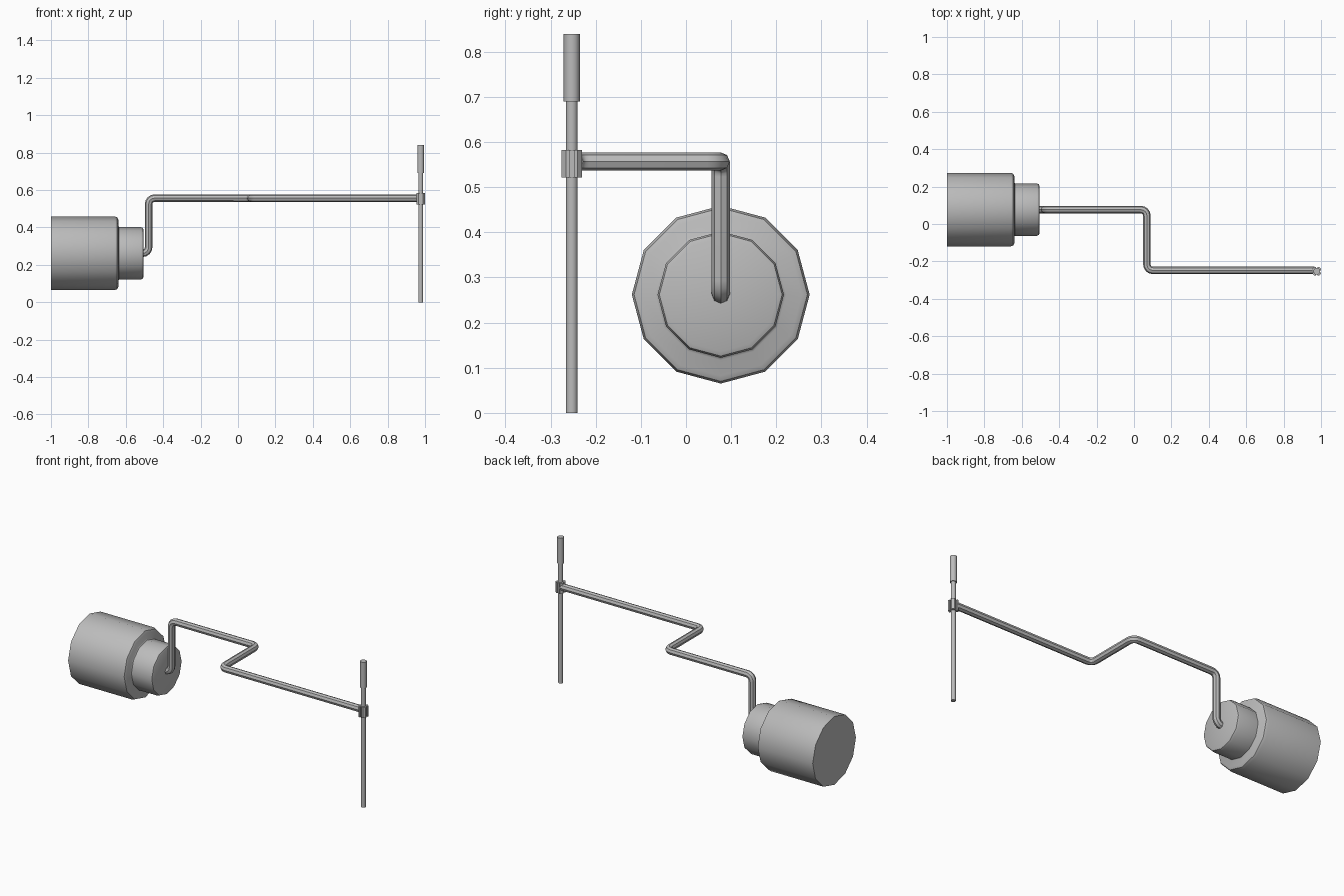
import bpy, bmesh
from math import sin, cos, pi, radians
from mathutils import Vector

if "Cube" in bpy.data.objects:
    bpy.data.objects.remove(bpy.data.objects["Cube"])

GREY = (0.5, 0.5, 0.5, 1)
steel = bpy.data.materials.new("plain grey")
steel.use_nodes = True
steel.diffuse_color = GREY
steel.node_tree.nodes["Principled BSDF"].inputs["Base Color"].default_value = GREY


def finish(obj, angle):
    obj.data.materials.append(steel)
    bpy.ops.object.select_all(action="DESELECT")
    obj.select_set(True)
    bpy.context.view_layer.objects.active = obj
    if obj.type == "CURVE":
        bpy.ops.object.convert(target="MESH")
    bpy.ops.object.shade_smooth_by_angle(angle=radians(angle))


def skin_rings(name, rings, angle):
    """Loft between equal-sized rings of points and cap both ends."""
    bm = bmesh.new()
    loops = [[bm.verts.new(p) for p in ring] for ring in rings]
    n = len(loops[0])
    for a, b in zip(loops, loops[1:]):
        for i in range(n):
            j = (i + 1) % n
            bm.faces.new((a[i], a[j], b[j], b[i]))
    bm.faces.new(loops[0])
    bm.faces.new(loops[-1])
    bmesh.ops.recalc_face_normals(bm, faces=bm.faces)
    mesh = bpy.data.meshes.new(name)
    bm.to_mesh(mesh)
    bm.free()
    obj = bpy.data.objects.new(name, mesh)
    bpy.context.collection.objects.link(obj)
    finish(obj, angle)


def fillet(points, radius, steps=4):
    """Round the inner corners of a path of straight runs."""
    path = [points[0]]
    for a, b, c in zip(points, points[1:], points[2:]):
        p, q = (a - b).normalized() * radius, (c - b).normalized() * radius
        for k in range(steps + 1):
            t = k / steps * pi / 2
            path.append(b + p * (1 - sin(t)) + q * (1 - cos(t)))
    return path + [points[-1]]


BODY_Y, BODY_Z = 0.077, 0.262
ROD_X, ROD_Y, ARM_Z = 0.977, -0.253, 0.557

# stepped twelve-sided body with rounded shoulders
profile = [(-1, 0.197), (-0.66, 0.197), (-0.646, 0.192), (-0.64, 0.18),
           (-0.64, 0.145), (-0.636, 0.14), (-0.52, 0.14), (-0.509, 0.136), (-0.505, 0.126)]
rings = [[(x, BODY_Y + r * cos(i * pi / 6), BODY_Z + r * sin(i * pi / 6))
          for i in range(12)] for x, r in profile]
skin_rings("stepped_body", rings, 40)

# bent arm
corners = [Vector(p) for p in (
    (-0.515, BODY_Y, BODY_Z), (-0.478, BODY_Y, BODY_Z), (-0.478, BODY_Y, ARM_Z),
    (0.069, BODY_Y, ARM_Z), (0.069, -0.248, ARM_Z), (ROD_X - 0.012, -0.248, ARM_Z))]
path = fillet(corners, 0.032)
curve = bpy.data.curves.new("bent_arm", "CURVE")
curve.dimensions = "3D"
curve.bevel_depth = 0.02
curve.bevel_resolution = 2
curve.use_fill_caps = True
spline = curve.splines.new("POLY")
spline.points.add(len(path) - 1)
for point, co in zip(spline.points, path):
    point.co = (*co, 1)
arm = bpy.data.objects.new("bent_arm", curve)
bpy.context.collection.objects.link(arm)
finish(arm, 35)


# upright rod and its grip
def upright(name, radius, bottom, top):
    skin_rings(name, [[(ROD_X + radius * cos(i * pi / 6), ROD_Y + radius * sin(i * pi / 6), z)
                       for i in range(12)] for z in (bottom, top)], 40)


upright("upright_rod", 0.013, 0, 0.70)
upright("rod_grip", 0.018, 0.69, 0.84)

# notched clamp: four square lobes around the rod
quarter = [(0.016, -0.005), (0.016, 0.005), (0.023, 0.005), (0.023, 0.013),
           (0.013, 0.023), (0.005, 0.023)]
outline = []
for k in range(4):
    c, s = round(cos(k * pi / 2)), round(sin(k * pi / 2))
    outline += [(ROD_X + x * c - y * s, ROD_Y + x * s + y * c) for x, y in quarter]
skin_rings("rod_clamp", [[(x, y, z) for x, y in outline] for z in (0.522, 0.583)], 30)
